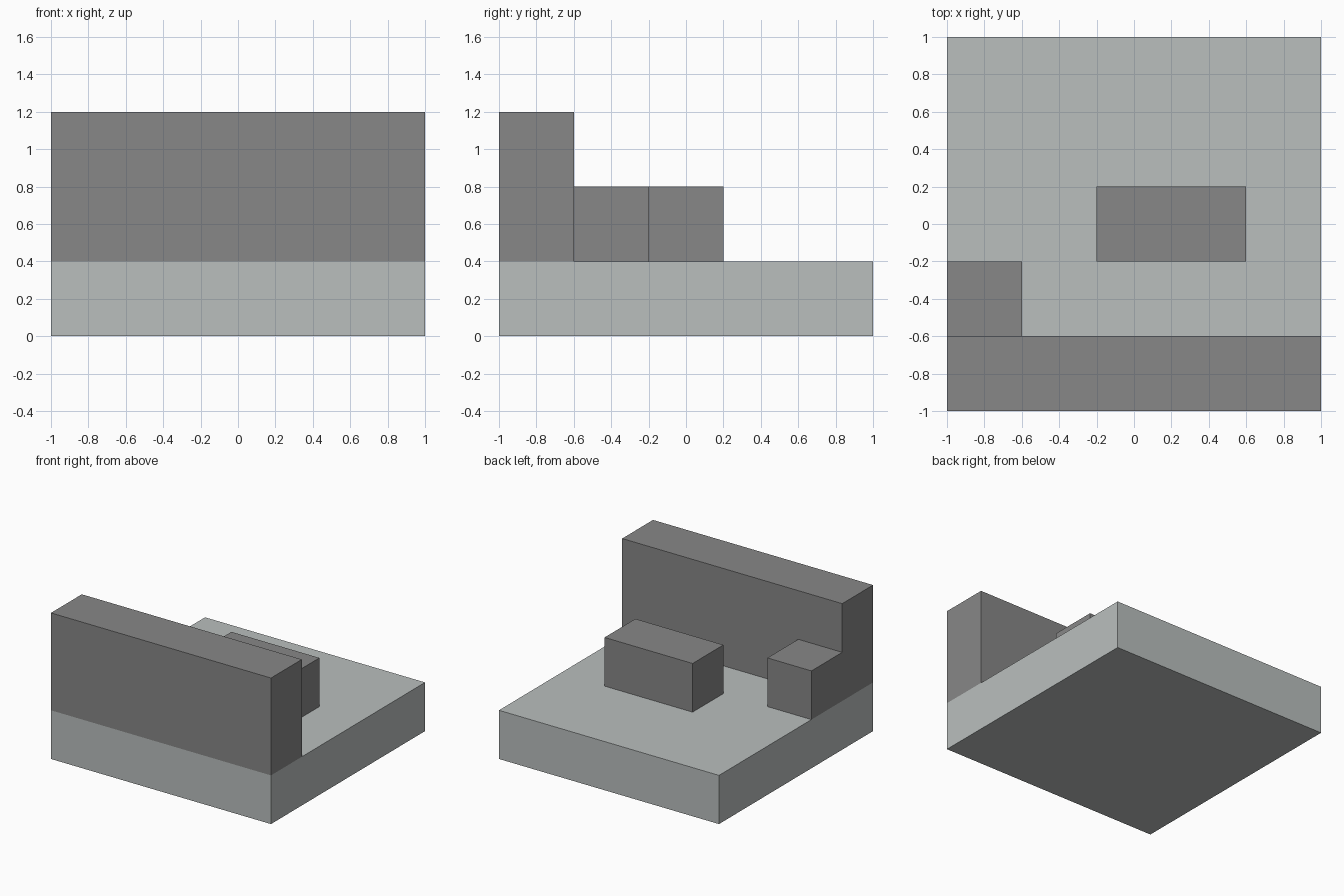
import bpy
import bmesh
from mathutils import Vector

default = bpy.data.objects.get("Cube")
if default:
    bpy.data.objects.remove(default, do_unlink=True)


def make_material(name, color):
    mat = bpy.data.materials.new(name)
    mat.use_nodes = True
    mat.diffuse_color = color
    mat.node_tree.nodes["Principled BSDF"].inputs["Base Color"].default_value = color
    return mat


def add_block(name, low, high, mat):
    """Add a flat-faced box spanning two opposite corners."""
    low, high = Vector(low), Vector(high)
    center, size = (low + high) / 2, high - low
    bm = bmesh.new()
    bmesh.ops.create_cube(bm, size=1)
    bmesh.ops.scale(bm, vec=size, verts=bm.verts)
    mesh = bpy.data.meshes.new(name)
    bm.to_mesh(mesh)
    bm.free()
    mesh.materials.append(mat)
    obj = bpy.data.objects.new(name, mesh)
    obj.location = center
    bpy.context.collection.objects.link(obj)
    return obj


light_grey = make_material("light grey", (0.49, 0.52, 0.515, 1))
dark_grey = make_material("dark grey", (0.245, 0.245, 0.245, 1))

base_top = 0.4
block_top = 0.8
wall_top = 1.2

# Square slab
add_block("base_slab", (-1, -1, 0), (1, 1, base_top), light_grey)

# Full-width wall along the front edge
add_block("front_wall", (-1, -1, base_top), (1, -0.6, wall_top), dark_grey)

# Low blocks: one against the wall, one free-standing
add_block("corner_block", (-1, -0.6, base_top), (-0.6, -0.2, block_top), dark_grey)
add_block("center_block", (-0.2, -0.2, base_top), (0.6, 0.2, block_top), dark_grey)
